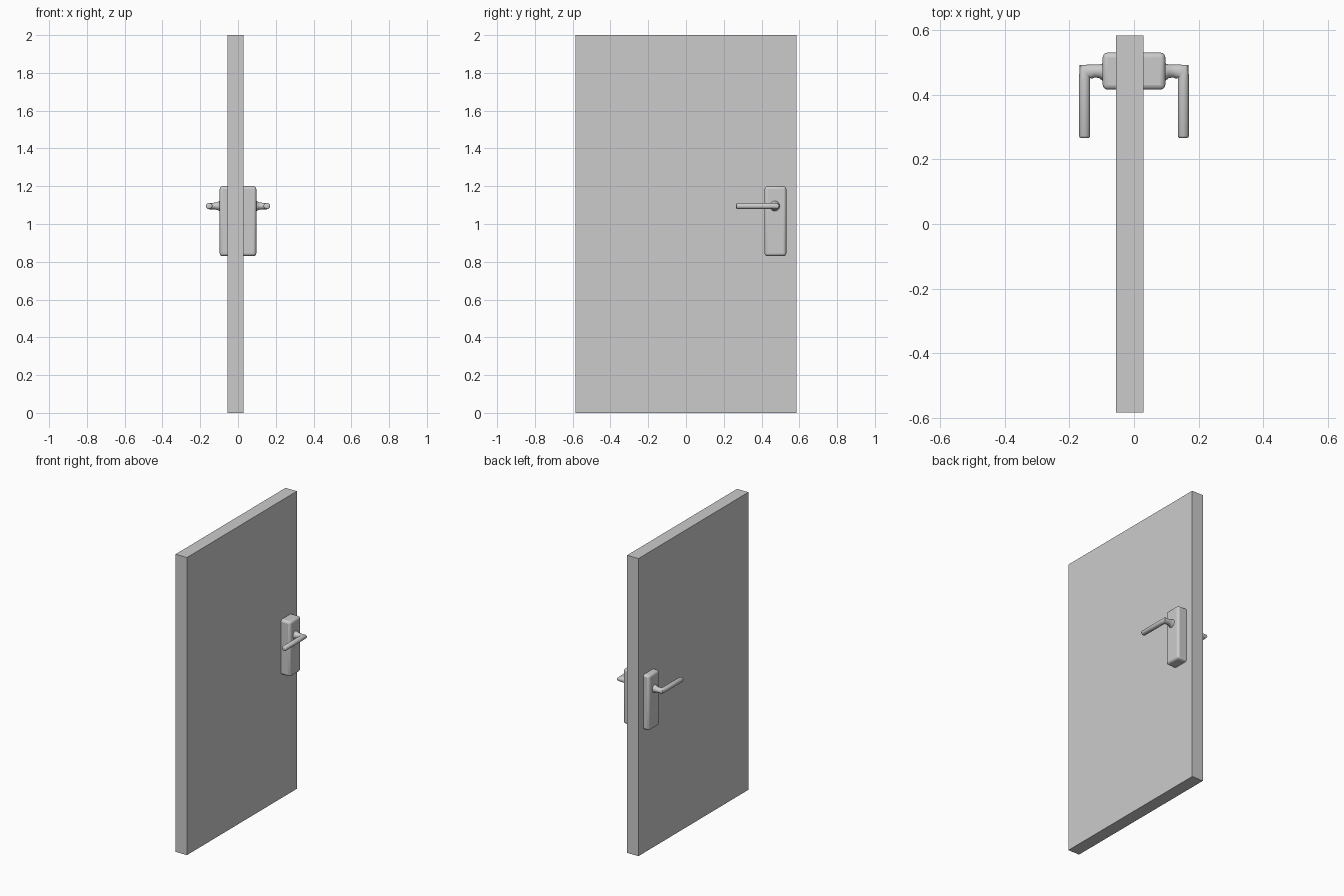
import bpy, bmesh, math
from mathutils import Vector

if "Cube" in bpy.data.objects:
    bpy.data.objects.remove(bpy.data.objects["Cube"])


def box(name, lo, hi):
    bm = bmesh.new()
    bmesh.ops.create_cube(bm, size=1)
    for v in bm.verts:
        v.co = Vector([(a + b) / 2 + c * (b - a) for a, b, c in zip(lo, hi, v.co)])
    return finish(name, bm)


def finish(name, bm):
    bmesh.ops.recalc_face_normals(bm, faces=bm.faces)
    mesh = bpy.data.meshes.new(name)
    bm.to_mesh(mesh)
    bm.free()
    obj = bpy.data.objects.new(name, mesh)
    bpy.context.collection.objects.link(obj)
    return obj


def smooth(obj, angle):
    bpy.ops.object.select_all(action='DESELECT')
    obj.select_set(True)
    bpy.context.view_layer.objects.active = obj
    bpy.ops.object.shade_smooth_by_angle(angle=math.radians(angle))


# Door slab, slightly off-centre in thickness
box("door_panel", (-0.055, -0.584, 0), (0.029, 0.584, 2))

# Lock body: one rounded block showing as a plate on both sides
plate = box("lock_plate", (-0.097, 0.416, 0.83), (0.097, 0.531, 1.20))
bevel = plate.modifiers.new("rounded_edges", 'BEVEL')
bevel.width = 0.015
bevel.segments = 3
smooth(plate, 40)

# Lever handle: elliptical rings (x, y, half-width x, half-width y, half-height z)
HANDLE_Z = 1.095
rings = [
    (0.092, 0.470, 0, 0.028, 0.028),
    (0.100, 0.471, 0, 0.025, 0.026),
    (0.108, 0.473, 0, 0.021, 0.021),
    (0.122, 0.474, 0, 0.020, 0.018),
    (0.132, 0.472, 0.002, 0.022, 0.017),
    (0.152, 0.472, 0.016, 0.020, 0.017),     # mitred elbow
    (0.153, 0.446, 0.0175, 0.001, 0.0165),
    (0.153, 0.273, 0.0175, 0, 0.0165),
    (0.153, 0.268, 0.015, 0, 0.014),
    (0.153, 0.266, 0.011, 0, 0.010),
]
SIDES = 20
bm = bmesh.new()
loops = []
for x, y, ux, uy, rz in rings:
    loop = []
    for i in range(SIDES):
        a = math.tau * i / SIDES
        c, s = math.cos(a), math.sin(a)
        loop.append(bm.verts.new((x + ux * c, y + uy * c, HANDLE_Z + rz * s)))
    loops.append(loop)
for p, q in zip(loops, loops[1:]):
    for i in range(SIDES):
        j = (i + 1) % SIDES
        bm.faces.new((p[i], p[j], q[j], q[i]))
bm.faces.new(loops[0])
bm.faces.new(loops[-1])
handle = finish("lever_handles", bm)
handle.modifiers.new("both_sides", 'MIRROR').use_axis[0] = True
smooth(handle, 50)
